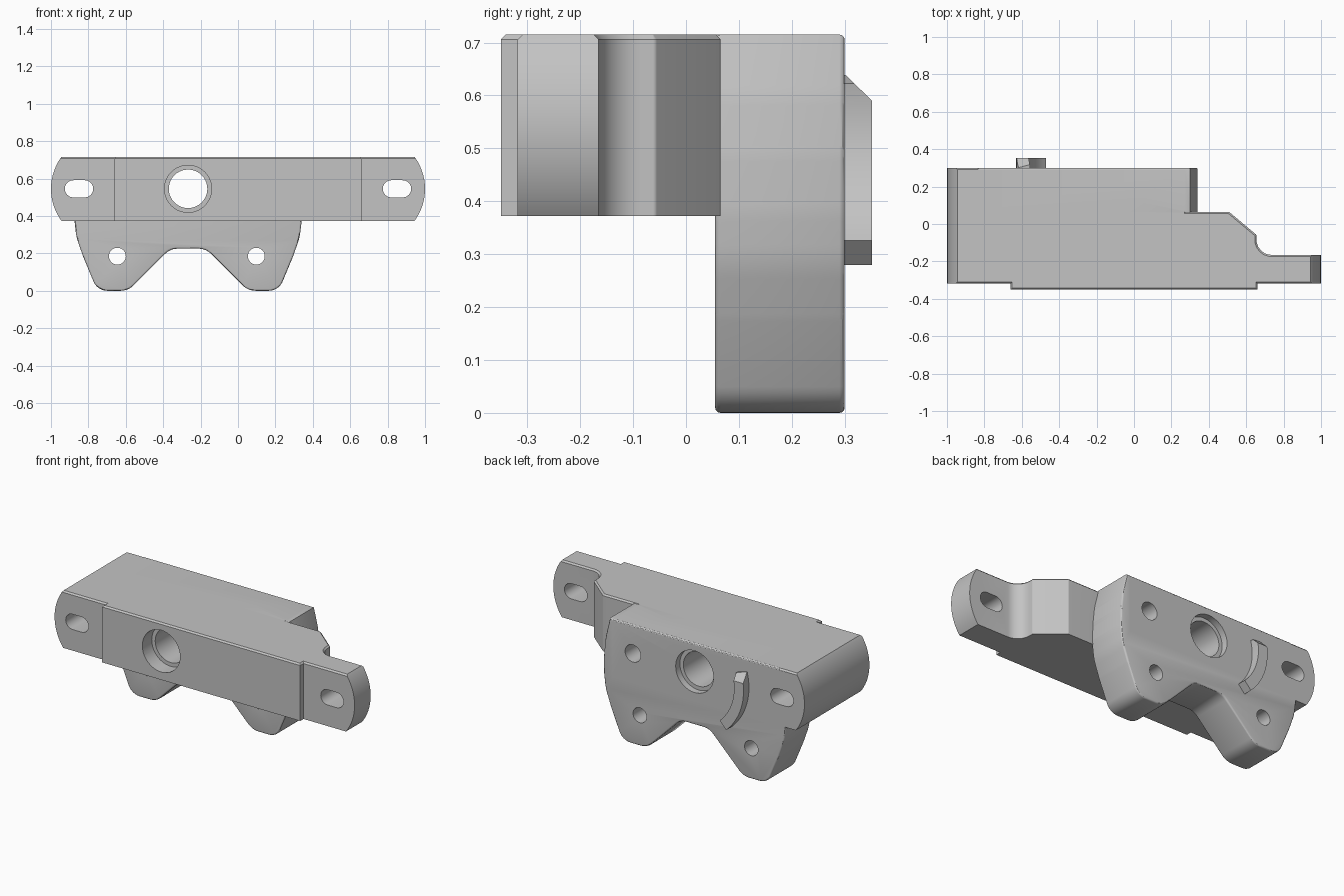
import bpy, bmesh, math
from mathutils import Vector

cube = bpy.data.objects.get("Cube")
if cube:
    bpy.data.objects.remove(cube, do_unlink=True)

grey = bpy.data.materials.new("plain_grey")
grey.use_nodes = True
grey.diffuse_color = (0.55, 0.55, 0.55, 1)
grey.node_tree.nodes["Principled BSDF"].inputs["Base Color"].default_value = (0.55, 0.55, 0.55, 1)

TOP, UNDER, BACK = 0.715, 0.372, 0.30
MID_X, MID_Z = -0.267, 0.545


def rounded(corners, steps=6):
    """Closed outline from (u, v, radius) corners."""
    out = []
    for i, (u, v, r) in enumerate(corners):
        p = Vector((u, v))
        if r == 0:
            out.append(p)
            continue
        a = (Vector(corners[i - 1][:2]) - p).normalized()
        b = (Vector(corners[(i + 1) % len(corners)][:2]) - p).normalized()
        half = a.angle(b) / 2
        centre = p + (a + b).normalized() * r / math.sin(half)
        start = p + a * r / math.tan(half) - centre
        end = p + b * r / math.tan(half) - centre
        for k in range(steps + 1):
            t = k / steps
            out.append(centre + start.lerp(end, t).normalized() * r)
    return out


def arc(cu, cv, r, a0, a1, steps):
    return [(cu + r * math.cos(math.radians(a0 + (a1 - a0) * k / steps)),
             cv + r * math.sin(math.radians(a0 + (a1 - a0) * k / steps)))
            for k in range(steps + 1)]


def prism(name, outline, axis, lo, hi, bevel=0, bevel_levels=(), segments=1):
    """Extrude an outline along y or z, optionally bevelling the rim at some levels."""
    bm = bmesh.new()

    def place(p, d):
        return (p[0], d, p[1]) if axis == "y" else (p[0], p[1], d)

    rings = [[bm.verts.new(place(p, d)) for p in outline] for d in (lo, hi)]
    n = len(outline)
    for ring in rings:
        bm.faces.new(ring)
    for i in range(n):
        j = (i + 1) % n
        bm.faces.new((rings[0][i], rings[0][j], rings[1][j], rings[1][i]))
    bmesh.ops.recalc_face_normals(bm, faces=bm.faces)
    if bevel:
        k = 1 if axis == "y" else 2
        rim = [e for e in bm.edges
               if any(all(abs(v.co[k] - d) < 1e-5 for v in e.verts) for d in bevel_levels)]
        bmesh.ops.bevel(bm, geom=rim, offset=bevel, segments=segments, profile=0.5, affect="EDGES")
    mesh = bpy.data.meshes.new(name)
    bm.to_mesh(mesh)
    bm.free()
    mesh.materials.append(grey)
    obj = bpy.data.objects.new(name, mesh)
    bpy.context.collection.objects.link(obj)
    return obj


def combine(target, tool, operation):
    """Apply a boolean and remove the tool."""
    mod = target.modifiers.new("cut", "BOOLEAN")
    mod.operation, mod.solver, mod.object = operation, "EXACT", tool
    graph = bpy.context.evaluated_depsgraph_get()
    mesh = bpy.data.meshes.new_from_object(target.evaluated_get(graph))
    target.modifiers.clear()
    target.data = mesh
    bpy.data.objects.remove(tool, do_unlink=True)


def smooth(obj):
    bpy.ops.object.select_all(action="DESELECT")
    obj.select_set(True)
    bpy.context.view_layer.objects.active = obj
    bpy.ops.object.shade_smooth_by_angle(angle=math.radians(30))


# Mounting bar: stepped plan with a thin arm on the left
plan = rounded([
    (-1.1, -0.318, 0), (-0.66, -0.318, 0), (-0.66, -0.35, 0), (0.66, -0.35, 0),
    (0.66, -0.318, 0), (1.1, -0.318, 0), (1.1, -0.165, 0), (0.655, -0.165, 0.08),
    (0.655, -0.058, 0.01), (0.508, 0.065, 0.01), (0.28, 0.065, 0), (0.28, BACK, 0),
    (-1.1, BACK, 0)])
body = prism("bracket_body", plan, "z", UNDER, TOP, 0.009, (TOP,))

# Curved ends of the bar
reach = 38.5
ends = arc(0.71, MID_Z, 0.29, -reach, reach, 16) + arc(-0.71, MID_Z, 0.29, 180 - reach, 180 + reach, 16)
combine(body, prism("end_shape", ends, "y", -1, 1), "INTERSECT")

# Two-lobed back plate, mirrored about the bore
half = [(0.095, 0.225, 0.09), (0.32, 0, 0.1), (0.485, 0, 0.08), (0.56, 0.18, 0.3),
        (0.597, 0.285, 0.3), (0.608, 0.38, 0.3), (0.607, 0.49, 0.3),
        (0.595, 0.6, 0.3), (0.567, TOP, 0)]
lobes = [(MID_X + u, z, r) for u, z, r in half] + [(MID_X - u, z, r) for u, z, r in reversed(half)]
plate = prism("back_plate", rounded(lobes), "y", 0.055, BACK, 0.01, (0.055, BACK), 3)
combine(body, plate, "UNION")

# Round holes: x, z, radius, y range
for x, z, r, lo, hi in [
        (MID_X, MID_Z, 0.103, -1, 1),
        (MID_X, MID_Z, 0.126, -1, -0.26),
        (MID_X, MID_Z, 0.126, 0.26, 1),
        (-0.645, 0.185, 0.045, -1, 1),
        (0.098, 0.185, 0.045, -1, 1),
        (0.144, MID_Z, 0.052, 0.15, 1)]:
    combine(body, prism("hole", arc(x, z, r, 0, 360, 40)[:-1], "y", lo, hi), "DIFFERENCE")

# Slots through both ends
for x in (-0.85, 0.85):
    slot = arc(x + 0.03, MID_Z, 0.046, -90, 90, 12) + arc(x - 0.03, MID_Z, 0.046, 90, 270, 12)
    combine(body, prism("slot", slot, "y", -1, 1), "DIFFERENCE")
smooth(body)

# Curved rib on the back, with a ramp at its upper end
sweep = arc(MID_X, MID_Z, 0.363, 165, 227, 14) + arc(MID_X, MID_Z, 0.3, 227, 165, 14)
rib = prism("curved_rib", sweep, "y", BACK - 0.02, 0.352)
ramp = [(BACK, 0.64), (0.36, 0.582), (0.36, 0.75), (BACK, 0.75)]
wedge = prism("ramp_cutter", [(y, z) for y, z in ramp], "y", -0.8, -0.3)
for v in wedge.data.vertices:
    v.co.x, v.co.y = v.co.y, v.co.x
wedge.data.flip_normals()
combine(rib, wedge, "DIFFERENCE")
smooth(rib)
